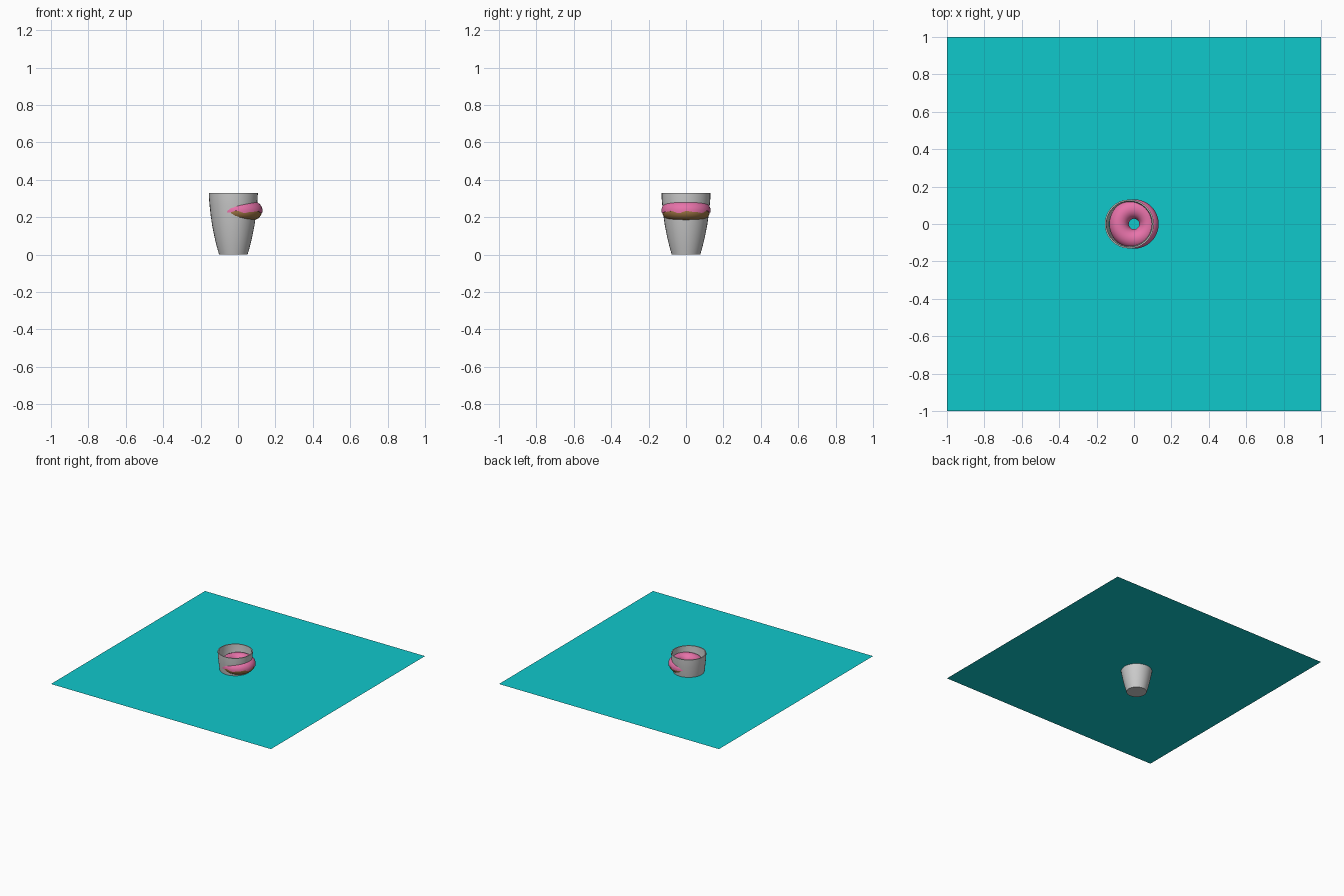
import bpy, bmesh, math

if "Cube" in bpy.data.objects:
    bpy.data.objects.remove(bpy.data.objects["Cube"])

PLANE_Z = 0.18
DONUT_Z = 0.233
R, r = 0.08, 0.048          # donut ring and tube radii


def material(name, rgb):
    m = bpy.data.materials.new(name)
    m.diffuse_color = (*rgb, 1)
    m.use_nodes = True
    m.node_tree.nodes["Principled BSDF"].inputs["Base Color"].default_value = m.diffuse_color
    return m


def finish(name, bm, mat=None, smooth=True):
    bmesh.ops.recalc_face_normals(bm, faces=bm.faces)
    me = bpy.data.meshes.new(name)
    bm.to_mesh(me)
    bm.free()
    ob = bpy.data.objects.new(name, me)
    bpy.context.collection.objects.link(ob)
    if mat:
        me.materials.append(mat)
    if smooth:
        bpy.ops.object.select_all(action='DESELECT')
        ob.select_set(True)
        bpy.context.view_layer.objects.active = ob
        bpy.ops.object.shade_smooth_by_angle(angle=math.radians(40))
    return ob


def sweep(rows, close_rows=False, caps=()):
    """Bridge closed rings of points; optionally cap some rings."""
    bm = bmesh.new()
    rings = [[bm.verts.new(p) for p in row] for row in rows]
    pairs = list(zip(rings, rings[1:]))
    if close_rows:
        pairs.append((rings[-1], rings[0]))
    for a, b in pairs:
        n = len(a)
        for i in range(n):
            j = (i + 1) % n
            bm.faces.new((a[i], a[j], b[j], b[i]))
    for c in caps:
        bm.faces.new(rings[c])
    return bm


def circle(rad, z, n, cx=0.0):
    return [(cx + rad * math.cos(2 * math.pi * i / n),
             rad * math.sin(2 * math.pi * i / n), z) for i in range(n)]


# table top: a single sheet level with the donut's underside
bm = bmesh.new()
bmesh.ops.create_grid(bm, x_segments=1, y_segments=1, size=1)
bmesh.ops.translate(bm, verts=bm.verts, vec=(0, 0, PLANE_Z))
finish("table_top", bm, material("teal", (0.005, 0.58, 0.60)), smooth=False)

# cup: tapered outer wall, thin rim, inner wall and floor
outer = [(0.076, 0), (0.089, 0.045), (0.101, 0.095), (0.113, 0.155),
         (0.121, 0.21), (0.127, 0.265), (0.130, 0.30), (0.131, 0.33)]
wall = 0.008
inner = [(a - wall, max(z, wall)) for a, z in reversed(outer)]
profile = outer + inner
bm = sweep([circle(a, z, 32, -0.025) for a, z in profile], caps=(0, -1))
finish("cup", bm)

# donut dough
N = 64
rows = []
for k in range(24):
    v = 2 * math.pi * k / 24
    rows.append(circle(R + r * math.cos(v), DONUT_Z + r * math.sin(v), N))
finish("donut", sweep(rows, close_rows=True), material("dough", (0.36, 0.19, 0.06)))


# icing: shell over the top half with a wavy lower edge
def icing_ring(t, rad):
    pts = []
    for i in range(N):
        u = 2 * math.pi * i / N
        wave = 5 * math.sin(7 * u + 0.6) + 3 * math.sin(12 * u + 2)
        start = math.radians(-5 + wave)
        end = math.radians(188 + 0.6 * wave)
        v = start + (end - start) * t
        d = R + rad * math.cos(v)
        pts.append((d * math.cos(u), d * math.sin(u), DONUT_Z + rad * math.sin(v)))
    return pts


M = 16
rows = [icing_ring(k / M, r + 0.004) for k in range(M + 1)]
rows += [icing_ring(k / M, r - 0.002) for k in range(M, -1, -1)]
finish("icing", sweep(rows, close_rows=True), material("pink_icing", (0.80, 0.17, 0.40)))
